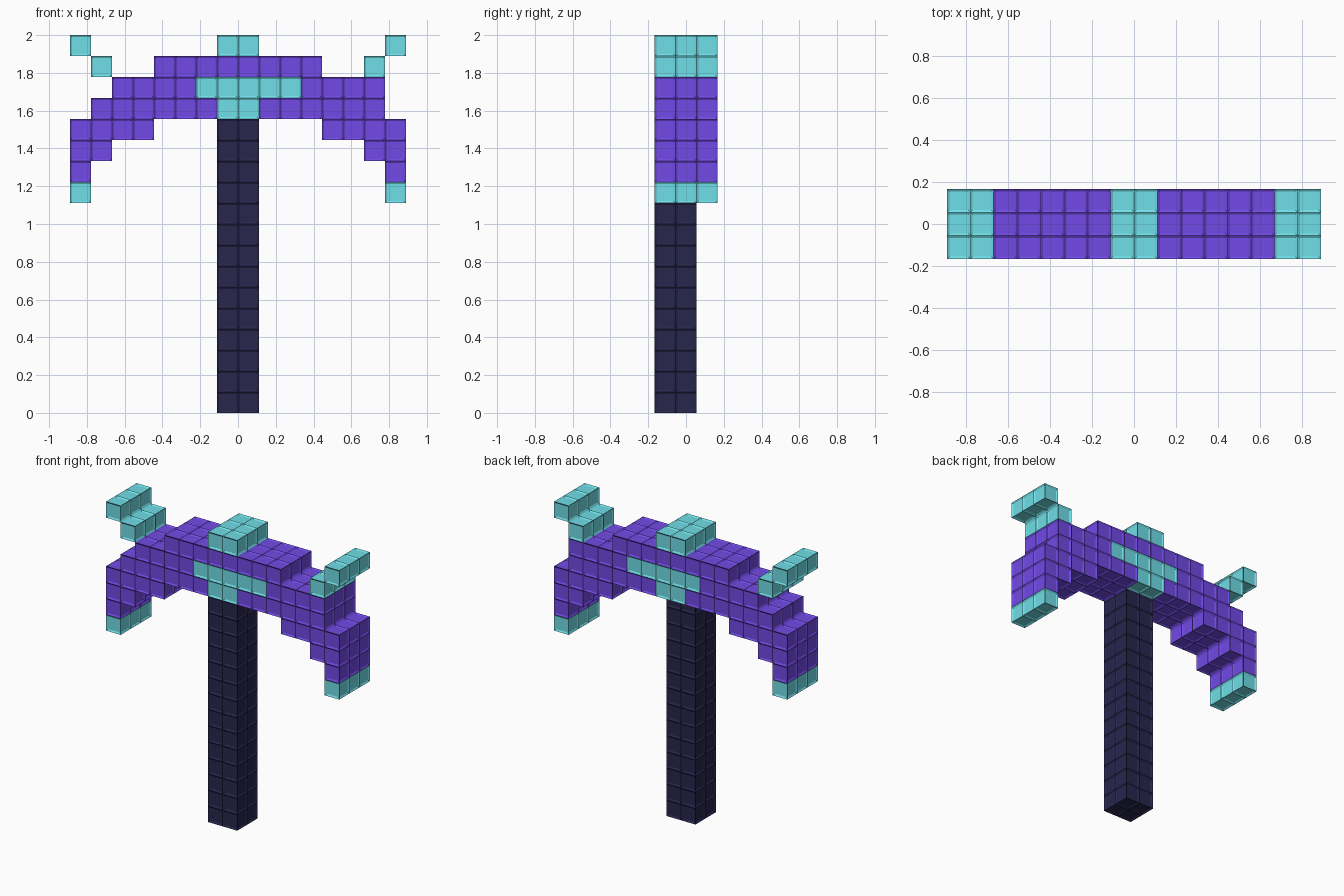
import bpy, bmesh
from mathutils import Vector

CUBE = 1 / 9                      # edge of one block
ORIGIN = Vector((-8, -1.5, 0))    # corner of the block grid

old = bpy.data.objects.get("Cube")
if old:
    bpy.data.objects.remove(old)


def material(name, rgb):
    mat = bpy.data.materials.new(name)
    mat.use_nodes = True
    mat.diffuse_color = (*rgb, 1)
    mat.node_tree.nodes["Principled BSDF"].inputs["Base Color"].default_value = (*rgb, 1)
    return mat


def blocks(*runs, depth=3):
    """Cells of runs given as (row, first column, last column)."""
    return {(x, y, z) for z, a, b in runs for x in range(a, b + 1) for y in range(depth)}


def mirror(cells):
    return {(15 - x, y, z) for x, y, z in cells}


teal = material("teal", (0.165, 0.74, 0.81))
purple = material("purple", (0.165, 0.068, 0.78))
dark = material("dark navy", (0.021, 0.019, 0.073))

# Teal trim
crest = blocks((17, 7, 8))
emblem = blocks((15, 6, 10), (14, 7, 8))
horn = blocks((17, 0, 0), (16, 1, 1))
tip = blocks((10, 0, 0))

# Purple head: bridge over the handle and two drooping blades
bridge = blocks((16, 4, 11), (15, 2, 13), (14, 2, 13)) - emblem
blade = blocks((14, 1, 1), (13, 0, 3), (12, 0, 1), (11, 0, 0))
left_blade = mirror(blade) | blocks((15, 14, 14))

# Handle, two blocks deep and flush with the front
handle = blocks(*[(row, 7, 8) for row in range(14)], depth=2)

parts = [
    ("handle", handle, dark),
    ("head_bridge", bridge, purple),
    ("right_blade", blade, purple),
    ("left_blade", left_blade, purple),
    ("emblem", emblem, teal),
    ("crest", crest, teal),
    ("right_horn", horn, teal),
    ("left_horn", mirror(horn), teal),
    ("right_blade_tip", tip, teal),
    ("left_blade_tip", mirror(tip), teal),
]
filled = set().union(*(cells for _, cells, _ in parts))


def build(name, cells, mat):
    """One object from the exposed block faces, each with a shallow sunken panel."""
    bm = bmesh.new()
    for cell in sorted(cells):
        centre = Vector(cell) + Vector((0.5, 0.5, 0.5)) + ORIGIN
        for axis in range(3):
            for sign in (-1, 1):
                n = Vector((0, 0, 0))
                n[axis] = sign
                if tuple(int(c + d) for c, d in zip(cell, n)) in filled:
                    continue
                u = Vector((0, 0, 0))
                u[(axis + 1) % 3] = 0.5
                v = n.cross(u)
                mid = centre + n * 0.5
                corners = (mid - u - v, mid + u - v, mid + u + v, mid - u + v)
                bm.faces.new([bm.verts.new(c * CUBE) for c in corners])
    bmesh.ops.remove_doubles(bm, verts=bm.verts[:], dist=0.001)
    bmesh.ops.inset_individual(bm, faces=bm.faces[:], thickness=0.016, depth=-0.007)
    mesh = bpy.data.meshes.new(name)
    bm.to_mesh(mesh)
    bm.free()
    mesh.materials.append(mat)
    bpy.context.collection.objects.link(bpy.data.objects.new(name, mesh))


for part in parts:
    build(*part)
